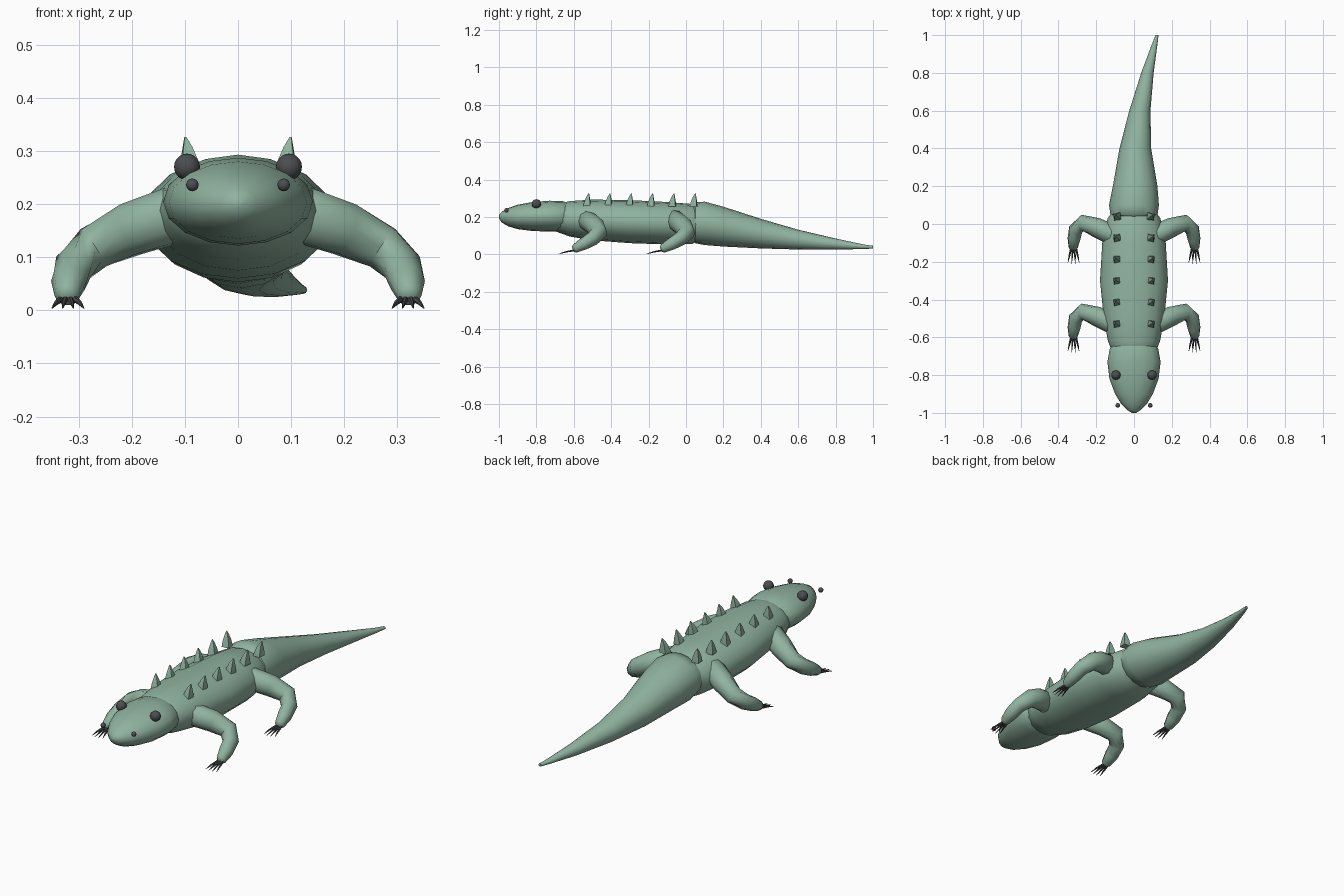
import bpy, bmesh, math
from mathutils import Vector

cube = bpy.data.objects.get("Cube")
if cube:
    bpy.data.objects.remove(cube)


def material(name, colour):
    m = bpy.data.materials.new(name)
    m.use_nodes = True
    m.diffuse_color = colour
    bsdf = m.node_tree.nodes["Principled BSDF"]
    bsdf.inputs["Base Color"].default_value = colour
    bsdf.inputs["Roughness"].default_value = 0.7
    return m


GREEN = material("sage green", (0.28, 0.45, 0.35, 1))
DARK = material("charcoal", (0.07, 0.075, 0.08, 1))


def finish(name, bm, mat, angle=50):
    bmesh.ops.recalc_face_normals(bm, faces=bm.faces)
    mesh = bpy.data.meshes.new(name)
    bm.to_mesh(mesh)
    bm.free()
    mesh.materials.append(mat)
    ob = bpy.data.objects.new(name, mesh)
    bpy.context.collection.objects.link(ob)
    bpy.ops.object.select_all(action='DESELECT')
    ob.select_set(True)
    bpy.context.view_layer.objects.active = ob
    bpy.ops.object.shade_smooth_by_angle(angle=math.radians(angle))
    return ob


def skin(bm, rings):
    """Bridge successive rings of points and close both ends."""
    loops = [[bm.verts.new(p) for p in ring] for ring in rings]
    n = len(loops[0])
    for a, b in zip(loops, loops[1:]):
        for i in range(n):
            j = (i + 1) % n
            bm.faces.new((a[i], a[j], b[j], b[i]))
    bm.faces.new(loops[0])
    bm.faces.new(loops[-1])


def trunk(name, sections, sides=16):
    """Loft ellipses along y: (y, centre x, half width, bottom, top)."""
    bm = bmesh.new()
    rings = []
    for y, x, w, lo, hi in sections:
        ring = []
        for i in range(sides):
            t = math.tau * i / sides
            ring.append((x + w * math.cos(t), y,
                         (lo + hi) / 2 + (hi - lo) / 2 * math.sin(t)))
        rings.append(ring)
    skin(bm, rings)
    return finish(name, bm, GREEN)


def tube(bm, path, sides=10):
    """Round limb through (point, radius) pairs."""
    pts = [Vector(p) for p, r in path]
    rings = []
    for i, (p, r) in enumerate(path):
        d = (pts[min(i + 1, len(pts) - 1)] - pts[max(i - 1, 0)]).normalized()
        u = d.cross(Vector((0, 0, 1))).normalized()
        v = u.cross(d)
        rings.append([pts[i] + r * (u * math.cos(a) + v * math.sin(a))
                      for a in (math.tau * k / sides for k in range(sides))])
    skin(bm, rings)


# Torso, head and curved tail
trunk("torso", [(-0.71, 0, 0.07, 0.14, 0.25), (-0.69, 0, 0.11, 0.12, 0.27),
                (-0.62, 0, 0.138, 0.095, 0.285), (-0.5, 0, 0.16, 0.075, 0.293),
                (-0.3, 0, 0.18, 0.06, 0.29), (-0.1, 0, 0.168, 0.053, 0.28),
                (0.03, 0, 0.14, 0.055, 0.27), (0.1, 0, 0.09, 0.09, 0.24)])
trunk("head", [(-1.0, 0, 0.012, 0.192, 0.212), (-0.985, 0, 0.035, 0.17, 0.228),
               (-0.95, 0, 0.07, 0.15, 0.248), (-0.9, 0, 0.1, 0.135, 0.266),
               (-0.82, 0, 0.13, 0.125, 0.28), (-0.73, 0, 0.141, 0.122, 0.287),
               (-0.66, 0, 0.128, 0.122, 0.285), (-0.62, 0, 0.1, 0.14, 0.27)])
trunk("tail", [(0.03, 0, 0.09, 0.09, 0.25), (0.05, 0, 0.125, 0.06, 0.278),
               (0.1, 0, 0.132, 0.05, 0.282), (0.2, 0.006, 0.118, 0.042, 0.255),
               (0.4, 0.007, 0.084, 0.032, 0.19), (0.6, 0.031, 0.056, 0.026, 0.132),
               (0.8, 0.071, 0.033, 0.025, 0.085), (0.95, 0.109, 0.015, 0.029, 0.053),
               (1.0, 0.122, 0.008, 0.031, 0.046)])

# Legs with claws, front and hind on each side
for side, s in (("left", 1), ("right", -1)):
    for pair, dy in (("front", 0), ("hind", 0.47)):
        bm = bmesh.new()
        joints = [((0.09, -0.54, 0.185), 0.035), ((0.11, -0.53, 0.183), 0.055),
                  ((0.2, -0.488, 0.153), 0.052), ((0.272, -0.465, 0.118), 0.044),
                  ((0.309, -0.5, 0.083), 0.038), ((0.318, -0.55, 0.055), 0.034),
                  ((0.322, -0.595, 0.03), 0.024), ((0.322, -0.605, 0.025), 0.013)]
        tube(bm, [((s * x, y + dy, z), r) for (x, y, z), r in joints])
        finish(f"{pair}_leg_{side}", bm, GREEN)

        bm = bmesh.new()
        for k in (-1.5, -0.5, 0.5, 1.5):
            reach = 0.685 - 0.008 * abs(k)
            tube(bm, [((s * (0.32 + 0.008 * k), dy - 0.595, 0.022), 0.006),
                      ((s * (0.32 + 0.015 * k), dy - 0.64, 0.014), 0.0045),
                      ((s * (0.32 + 0.02 * k), dy - reach, 0.004), 0.001)], 6)
        finish(f"{pair}_claws_{side}", bm, DARK)

    # Eye and nostril
    for part, at, radius in (("eye", (0.096, -0.8, 0.27), 0.025),
                             ("nostril", (0.086, -0.96, 0.236), 0.012)):
        bm = bmesh.new()
        bmesh.ops.create_uvsphere(bm, u_segments=14, v_segments=10, radius=radius)
        bmesh.ops.translate(bm, vec=(s * at[0], at[1], at[2]), verts=bm.verts)
        finish(f"{part}_{side}", bm, DARK)

    # Row of swept back spikes
    bm = bmesh.new()
    for i in range(6):
        y = -0.53 + 0.114 * i
        rings = []
        for z, half, lean in ((0.255, 0.021, 0), (0.285, 0.016, 0.003),
                              (0.308, 0.009, 0.006), (0.326, 0.002, 0.01)):
            rings.append([(s * (0.089 + lean + half * cx), y + lean + half * cy, z)
                          for cx, cy in ((1, 0.8), (-0.8, 1), (-1, -0.8), (0.8, -1))])
        skin(bm, rings)
    finish(f"back_spikes_{side}", bm, GREEN)
